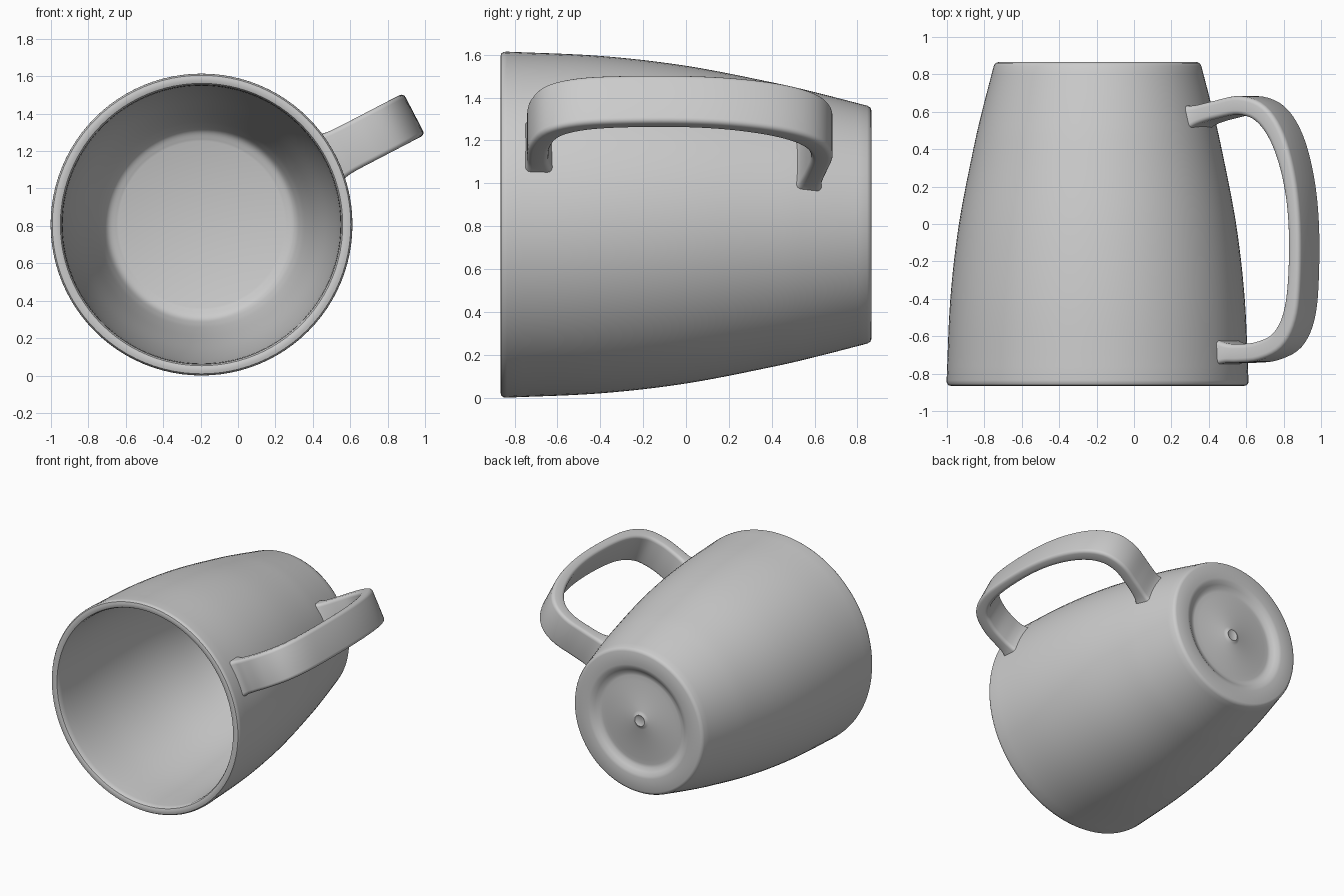
import bpy, bmesh, math
from mathutils import Vector

if "Cube" in bpy.data.objects:
    bpy.data.objects.remove(bpy.data.objects["Cube"])

CX, CZ = -0.195, 0.807          # mug axis runs along y through this point
ANGLE = math.radians(27.5)      # handle direction around the axis
SEGS = 96


def smooth_path(pts, steps):
    """Catmull-Rom curve through the points."""
    p = [Vector(q) for q in pts]
    p = [2 * p[0] - p[1]] + p + [2 * p[-1] - p[-2]]
    out = []
    for i in range(1, len(p) - 2):
        a, b, c, d = p[i - 1:i + 3]
        for k in range(steps):
            t = k / steps
            out.append(0.5 * (2 * b + (c - a) * t + (2 * a - 5 * b + 4 * c - d) * t * t
                              + (3 * b - a - 3 * c + d) * t ** 3))
    return out + [p[-2]]


def finish(bm, name):
    bmesh.ops.recalc_face_normals(bm, faces=bm.faces)
    mesh = bpy.data.meshes.new(name)
    bm.to_mesh(mesh)
    bm.free()
    obj = bpy.data.objects.new(name, mesh)
    bpy.context.collection.objects.link(obj)
    bpy.context.view_layer.objects.active = obj
    obj.select_set(True)
    bpy.ops.object.shade_smooth_by_angle(angle=math.radians(40))
    obj.select_set(False)
    return obj


def lathe(name, profile):
    """Revolve (radius, y) points, both ends on the axis, around the mug axis."""
    bm = bmesh.new()
    vs = [bm.verts.new((CX + r, y, CZ)) for r, y in profile]
    es = [bm.edges.new(pair) for pair in zip(vs, vs[1:])]
    bmesh.ops.spin(bm, geom=vs + es, cent=(CX, 0, CZ), axis=(0, 1, 0),
                   angle=math.tau, steps=SEGS, use_duplicate=False)
    bmesh.ops.remove_doubles(bm, verts=bm.verts, dist=1e-5)
    return finish(bm, name)


# Mug body: recessed base, bulging outer wall, rounded lip, inner wall, floor
base = [(0, .838), (.028, .838), (.042, .846), (.056, .838), (.07, .832), (.30, .832),
        (.335, .825), (.36, .828), (.385, .845), (.41, .862), (.43, .866),
        (.53, .866), (.546, .86)]
outer = smooth_path([(.555, .845), (.618, .6), (.664, .4), (.741, 0),
                     (.787, -.4), (.807, -.835)], 6)
lip = [(.806, -.85), (.798, -.862), (.785, -.865), (.768, -.865), (.755, -.86), (.747, -.845)]
inner = smooth_path([(.745, -.82), (.728, -.4), (.682, 0), (.604, .4), (.558, .6),
                     (.53, .69), (.50, .745), (.445, .77)], 5)
lathe("mug_body", base + [tuple(p) for p in outer] + lip + [tuple(p) for p in inner] + [(0, .77)])

# Handle: rounded strap swept along (distance from axis, y, half thickness, half width)
path = smooth_path([(.59, .568, .068, .140), (.65, .583, .052, .128), (.76, .610, .048, .125),
                    (.91, .634, .050, .125), (1.04, .590, .050, .125), (1.14, .460, .045, .125),
                    (1.21, .250, .039, .125), (1.243, 0, .036, .125), (1.241, -.3, .037, .125),
                    (1.212, -.5, .042, .125), (1.14, -.625, .048, .125), (1.02, -.680, .050, .125),
                    (.90, -.692, .050, .125), (.83, -.690, .053, .128), (.77, -.687, .070, .138)], 5)
out_dir = Vector((math.cos(ANGLE), 0, math.sin(ANGLE)))
side_dir = Vector((-math.sin(ANGLE), 0, math.cos(ANGLE)))
y_dir = Vector((0, 1, 0))
bm = bmesh.new()
rings = []
for i, p in enumerate(path):
    tan = path[min(i + 1, len(path) - 1)] - path[max(i - 1, 0)]
    tan = Vector((tan[0], tan[1])).normalized()
    normal = out_dir * -tan.y + y_dir * tan.x
    centre = Vector((CX, 0, CZ)) + out_dir * p[0] + y_dir * p[1]
    rad = .024
    ring = []
    for q, (sx, sy) in enumerate([(1, 1), (-1, 1), (-1, -1), (1, -1)]):
        for k in range(5):
            a = math.pi / 2 * (q + k / 4)
            u = sx * (p[3] - rad) + rad * math.cos(a)
            v = sy * (p[2] - rad) + rad * math.sin(a)
            ring.append(bm.verts.new(centre + side_dir * u + normal * v))
    rings.append(ring)
n = len(rings[0])
for a, b in zip(rings, rings[1:]):
    for k in range(n):
        bm.faces.new((a[k], a[(k + 1) % n], b[(k + 1) % n], b[k]))
bm.faces.new(rings[0])
bm.faces.new(rings[-1])
finish(bm, "handle")
